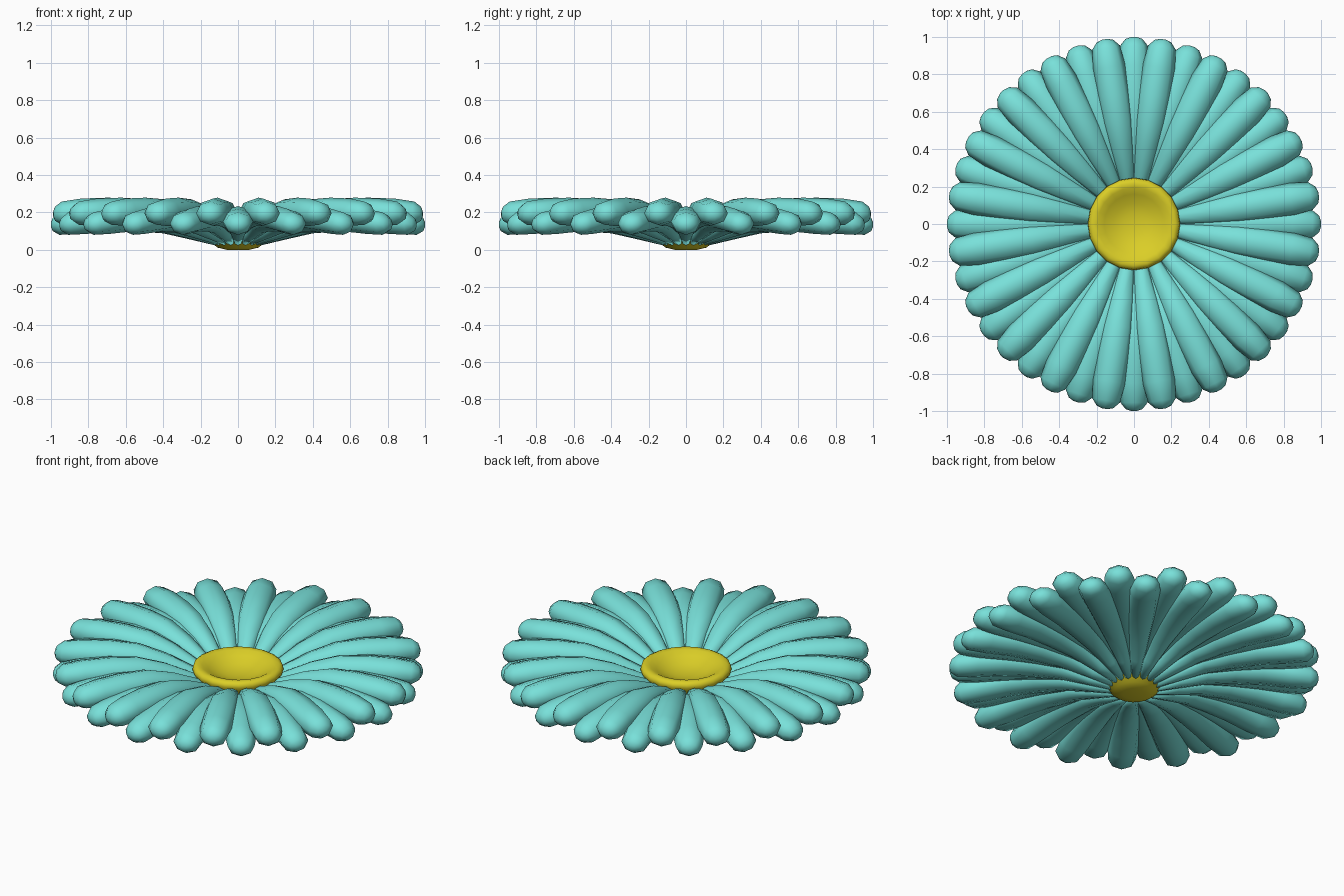
import bpy, bmesh, math

if "Cube" in bpy.data.objects:
    bpy.data.objects.remove(bpy.data.objects["Cube"])


def material(name, rgb):
    m = bpy.data.materials.new(name)
    m.diffuse_color = (*rgb, 1)
    m.use_nodes = True
    m.node_tree.nodes["Principled BSDF"].inputs["Base Color"].default_value = m.diffuse_color
    return m


teal = material("teal petal", (0.19, 0.75, 0.70))
yellow = material("yellow centre", (0.71, 0.62, 0.02))


def loft(name, rings, mat):
    """Join closed rings of points into a smooth capped tube."""
    bm = bmesh.new()
    loops = [[bm.verts.new(p) for p in ring] for ring in rings]
    for a, b in zip(loops, loops[1:]):
        n = len(a)
        for i in range(n):
            bm.faces.new((a[i], a[(i + 1) % n], b[(i + 1) % n], b[i]))
    bm.faces.new(loops[0])
    bm.faces.new(loops[-1])
    bmesh.ops.recalc_face_normals(bm, faces=bm.faces)
    for f in bm.faces:
        f.smooth = True
    mesh = bpy.data.meshes.new(name)
    bm.to_mesh(mesh)
    bm.free()
    mesh.materials.append(mat)
    return mesh


def add(name, mesh, angle=0):
    ob = bpy.data.objects.new(name, mesh)
    ob.rotation_euler.z = angle
    bpy.context.collection.objects.link(ob)
    return ob


def petal(name, stations, sides=8):
    """Stations along the petal: radius, height, half width, half thickness."""
    rings = []
    for r, z, w, h in stations:
        angles = [2 * math.pi * i / sides for i in range(sides)]
        rings.append([(r, w * math.cos(t), z + h * math.sin(t)) for t in angles])
    return loft(name, rings, teal)


# Two rings of swollen petals, the upper one offset by half a step
upper = petal("upper_petal", [
    (0.10, 0.050, 0.018, 0.016), (0.25, 0.120, 0.041, 0.036),
    (0.40, 0.168, 0.066, 0.056), (0.55, 0.197, 0.083, 0.073),
    (0.70, 0.204, 0.089, 0.075), (0.85, 0.201, 0.087, 0.073),
    (0.955, 0.196, 0.075, 0.062), (0.99, 0.193, 0.045, 0.038),
    (1.00, 0.192, 0.015, 0.012)])
lower = petal("lower_petal", [
    (0.09, 0.030, 0.016, 0.014), (0.25, 0.088, 0.041, 0.034),
    (0.40, 0.140, 0.066, 0.052), (0.55, 0.164, 0.082, 0.065),
    (0.70, 0.166, 0.087, 0.068), (0.85, 0.152, 0.085, 0.067),
    (0.955, 0.140, 0.073, 0.060), (0.99, 0.136, 0.045, 0.036),
    (1.00, 0.135, 0.015, 0.012)])
COUNT = 20
for i in range(COUNT):
    a = 2 * math.pi * i / COUNT
    add(f"lower_petal_{i + 1}", lower, a)
    add(f"upper_petal_{i + 1}", upper, a + math.pi / COUNT)

# Cup-shaped centre with a rounded rim and a dished top
profile = [(0.06, 0.0), (0.11, 0.012), (0.17, 0.06), (0.225, 0.12), (0.247, 0.155),
           (0.242, 0.176), (0.222, 0.187), (0.195, 0.182), (0.16, 0.162),
           (0.11, 0.138), (0.06, 0.125), (0.015, 0.122)]
SIDES = 20
rings = [[(r * math.cos(2 * math.pi * i / SIDES), r * math.sin(2 * math.pi * i / SIDES), z)
          for i in range(SIDES)] for r, z in profile]
add("flower_centre", loft("flower_centre", rings, yellow))
